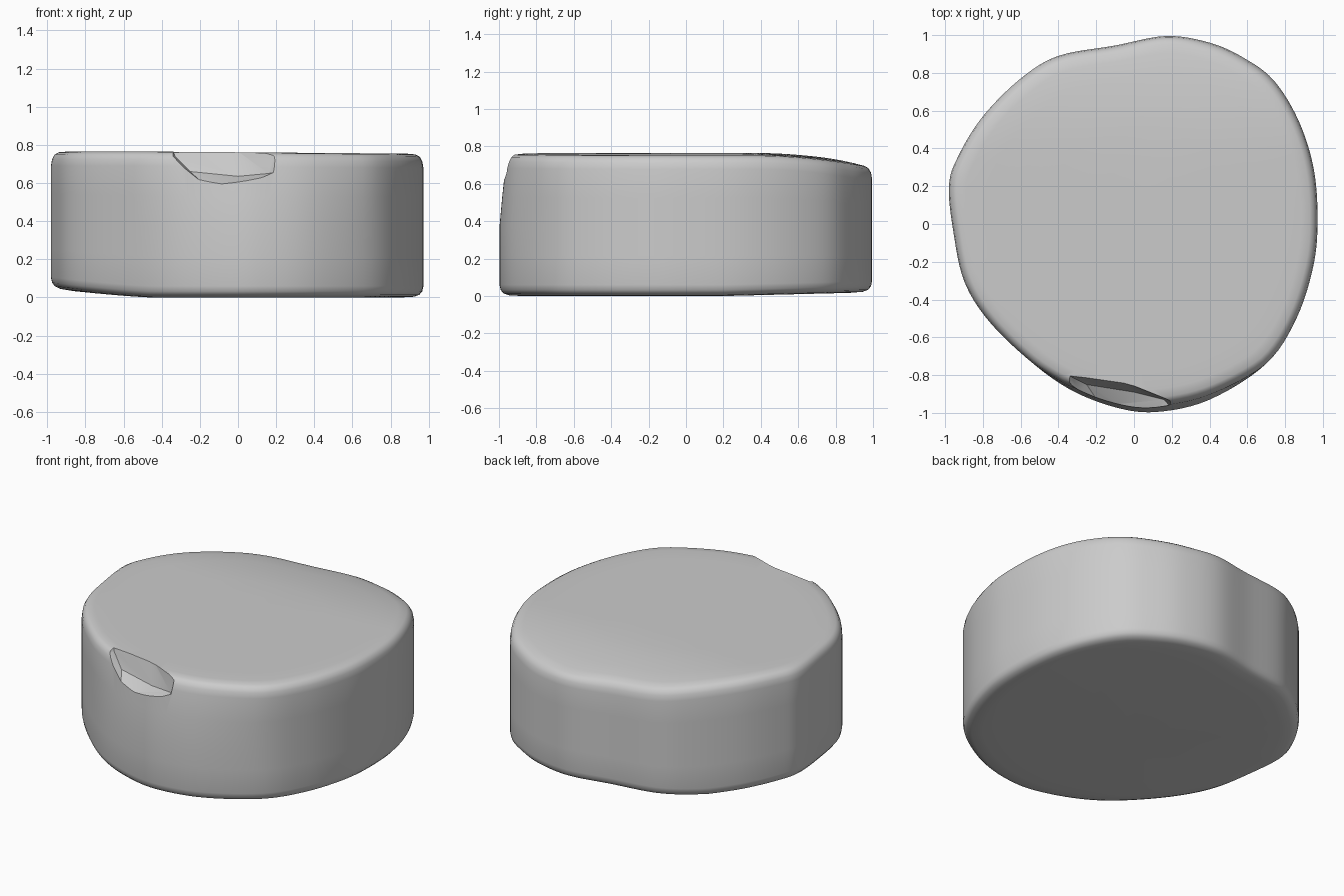
import bpy, bmesh
from mathutils import Vector

cube = bpy.data.objects.get("Cube")
if cube:
    bpy.data.objects.remove(cube, do_unlink=True)

stone = bpy.data.materials.new("pale grey stone")
stone.use_nodes = True
stone.diffuse_color = (0.6, 0.6, 0.6, 1)
stone.node_tree.nodes["Principled BSDF"].inputs["Base Color"].default_value = (0.6, 0.6, 0.6, 1)

# Uneven outline of the slab, counter-clockwise from the +x side
OUTLINE = [(.972, .03), (.95, .3), (.87, .55), (.74, .76), (.58, .88), (.4, .96),
           (.17, .995), (-.1, .945), (-.4, .89), (-.6, .77), (-.8, .57), (-.93, .36),
           (-.98, .2), (-.955, -.05), (-.9, -.3), (-.78, -.5), (-.58, -.7),
           (-.35, -.87), (-.1, -.97), (.12, -.995), (.4, -.93), (.7, -.74),
           (.86, -.5), (.95, -.22)]
STEPS = 6


def smooth_loop(points):
    """Closed smooth curve through the outline points."""
    pts = [Vector(p) for p in points]
    n = len(pts)
    loop = []
    for i in range(n):
        a, b, c, d = (pts[(i + k) % n] for k in (-1, 0, 1, 2))
        for s in range(STEPS):
            t = s / STEPS
            loop.append(0.5 * (2 * b + (c - a) * t + (2 * a - 5 * b + 4 * c - d) * t * t
                               + (3 * b - a - 3 * c + d) * t ** 3))
    return loop


def ramp(v, start, end):
    return min(1, max(0, (v - start) / (end - start)))


def top_height(p):
    return 0.765 - 0.012 * ramp(p.x, -.5, 1) - 0.06 * ramp(p.y, .35, .95) ** 2


def bottom_height(p):
    lift = 0.045 * ramp(-p.x, .45, .97) ** 1.3
    return max(lift, 0.02 * ramp(p.y, .2, 1))


def wall_inset(p, z):
    """The front wall leans back slightly towards the top."""
    return 0.035 * ramp(-p.y, .75, .98) * ramp(z, .4, .72)


# Profile rings: inset from outline, height above bottom or below top
bottom_rings = [(.9, 0), (.6, 0), (.3, 0), (.12, 0), (.05, .004), (.022, .014), (.006, .032), (0, .06)]
top_rings = [(0, .075), (.006, .04), (.02, .016), (.042, .004), (.09, 0), (.2, 0),
             (.35, 0), (.5, 0), (.7, 0), (.9, 0)]
wall_rings = [.25, .5, .75]

bm = bmesh.new()
rings = []
loop = smooth_loop(OUTLINE)


def add_ring(inset, height):
    ring = []
    for p in loop:
        q = p * (1 - inset)
        z = height(q)
        q = q * (1 - wall_inset(p, z))
        ring.append(bm.verts.new((q.x, q.y, z)))
    rings.append(ring)


for inset, up in bottom_rings:
    add_ring(inset, lambda q, up=up: bottom_height(q) + up)
for f in wall_rings:
    add_ring(0, lambda q, f=f: (bottom_height(q) + .06) * (1 - f) + (top_height(q) - .075) * f)
for inset, down in top_rings:
    add_ring(inset, lambda q, down=down: top_height(q) - down)

count = len(loop)
for low, high in zip(rings, rings[1:]):
    for i in range(count):
        j = (i + 1) % count
        bm.faces.new((low[i], low[j], high[j], high[i]))
bm.faces.new(reversed(rings[0]))
bm.faces.new(rings[-1])
bmesh.ops.recalc_face_normals(bm, faces=bm.faces)


def make_object(name, mesh_data):
    mesh = bpy.data.meshes.new(name)
    mesh_data.to_mesh(mesh)
    mesh_data.free()
    mesh.materials.append(stone)
    obj = bpy.data.objects.new(name, mesh)
    bpy.context.collection.objects.link(obj)
    return obj


slab = make_object("stone_slab", bm)

# Chipped notch in the front top edge
chip = bmesh.new()
for co in [(-.36, -.79, .82), (-.08, -.82, .82), (.22, -.94, .82),
           (-.33, -.81, .74), (-.25, -.85, .66), (0, -.89, .635), (.16, -.93, .65),
           (-.15, -1.0, .565), (.05, -1.06, .58), (.27, -1.06, .67),
           (-.42, -1.1, .82), (.27, -1.1, .82), (-.4, -1.0, .75)]:
    chip.verts.new(co)
hull = bmesh.ops.convex_hull(chip, input=chip.verts)
inside = [g for g in hull["geom_interior"] if isinstance(g, bmesh.types.BMVert)]
bmesh.ops.delete(chip, geom=inside, context='VERTS')
bmesh.ops.recalc_face_normals(chip, faces=chip.faces)
cutter = make_object("chip_cutter", chip)
cutter.hide_render = True

cut = slab.modifiers.new("chip", 'BOOLEAN')
cut.operation = 'DIFFERENCE'
cut.solver = 'EXACT'
cut.object = cutter
bpy.ops.object.select_all(action='DESELECT')
bpy.context.view_layer.objects.active = slab
slab.select_set(True)
bpy.ops.object.modifier_apply(modifier=cut.name)
bpy.data.objects.remove(cutter, do_unlink=True)
bpy.ops.object.shade_smooth_by_angle(angle=0.6)
